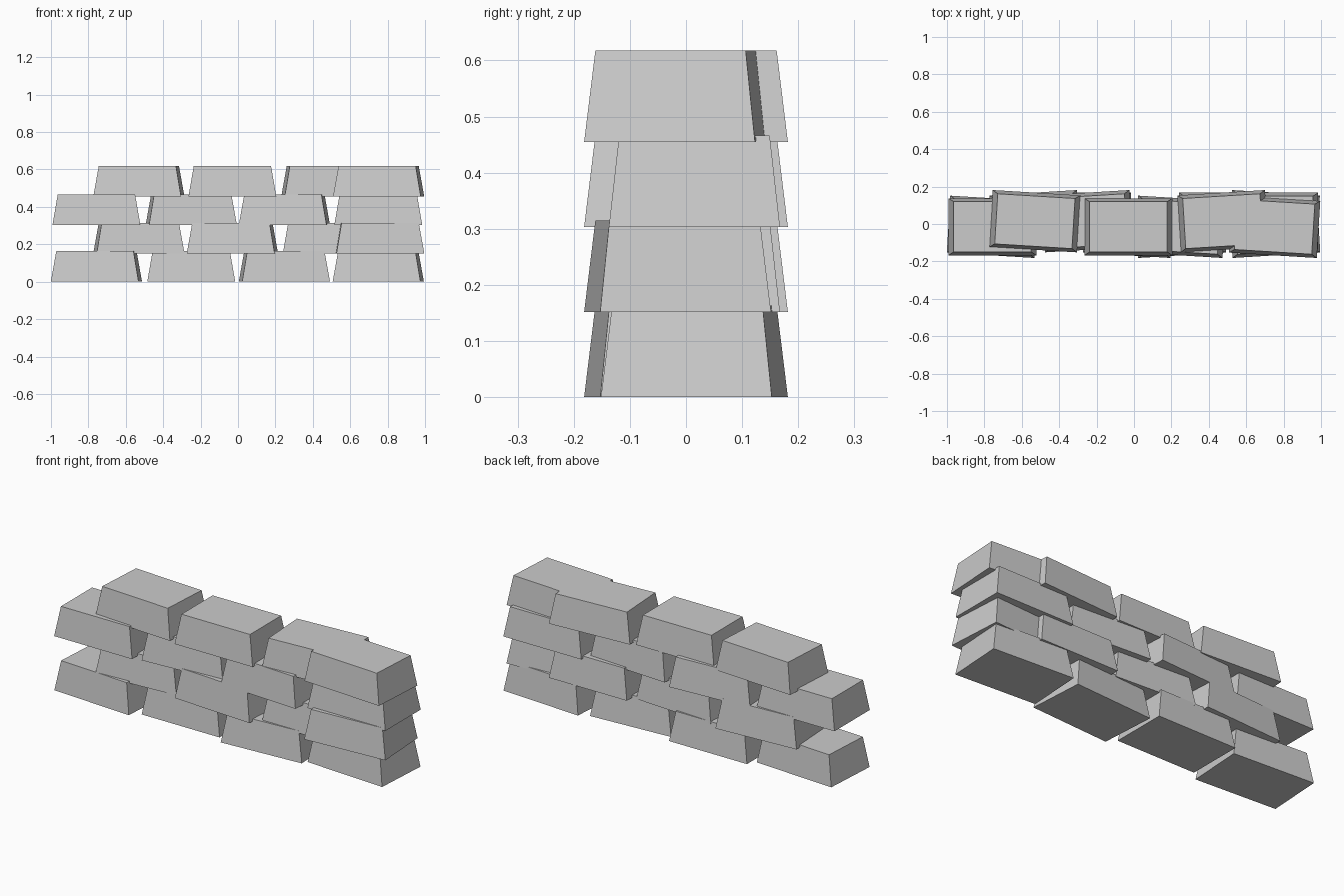
import bpy
import bmesh
from math import radians
from mathutils import Matrix

cube = bpy.data.objects.get("Cube")
if cube:
    bpy.data.objects.remove(cube, do_unlink=True)

WIDTH, DEPTH, HEIGHT = 0.47, 0.305, 0.163
TOP_SCALE = 0.88      # each brick narrows towards its top
COURSE_STEP = 0.1515  # courses overlap slightly
STAGGER = 0.015       # bricks alternate forward and back
TILT = radians(3.5)

stone = bpy.data.materials.new("light_grey_stone")
stone.use_nodes = True
colour = (0.6, 0.6, 0.6, 1)
stone.diffuse_color = colour
stone.node_tree.nodes["Principled BSDF"].inputs["Base Color"].default_value = colour


def add_brick(name, x, y, z, turn):
    """A tapered block standing on z and turned about the vertical."""
    bm = bmesh.new()
    bmesh.ops.create_cube(bm, size=1)
    for v in bm.verts:
        s = TOP_SCALE if v.co.z > 0 else 1
        v.co.x *= WIDTH * s
        v.co.y *= DEPTH * s
        v.co.z = (v.co.z + 0.5) * HEIGHT
    mesh = bpy.data.meshes.new(name)
    bm.to_mesh(mesh)
    bm.free()
    mesh.materials.append(stone)
    brick = bpy.data.objects.new(name, mesh)
    brick.matrix_world = Matrix.Translation((x, y, z)) @ Matrix.Rotation(turn, 4, "Z")
    bpy.context.collection.objects.link(brick)


# Course layout from the ground up: brick centres, turns, depth sign of first brick
full = (-0.757, -0.25, 0.248, 0.75)
shifted = (-0.53, -0.03, 0.475, 0.752)
courses = [
    (full, (-1, 0, 1, -1), -1),
    (shifted, (1, -1, 0, 1), 1),
    (full, (0, 1, -1, 0), -1),
    (shifted, (-1, 0, 1, -1), 1),
]

for row, (centres, turns, side) in enumerate(courses):
    for i, (x, turn) in enumerate(zip(centres, turns)):
        y = STAGGER * side * (-1) ** i
        add_brick(f"course_{row + 1}_brick_{i + 1}", x, y, row * COURSE_STEP, turn * TILT)
